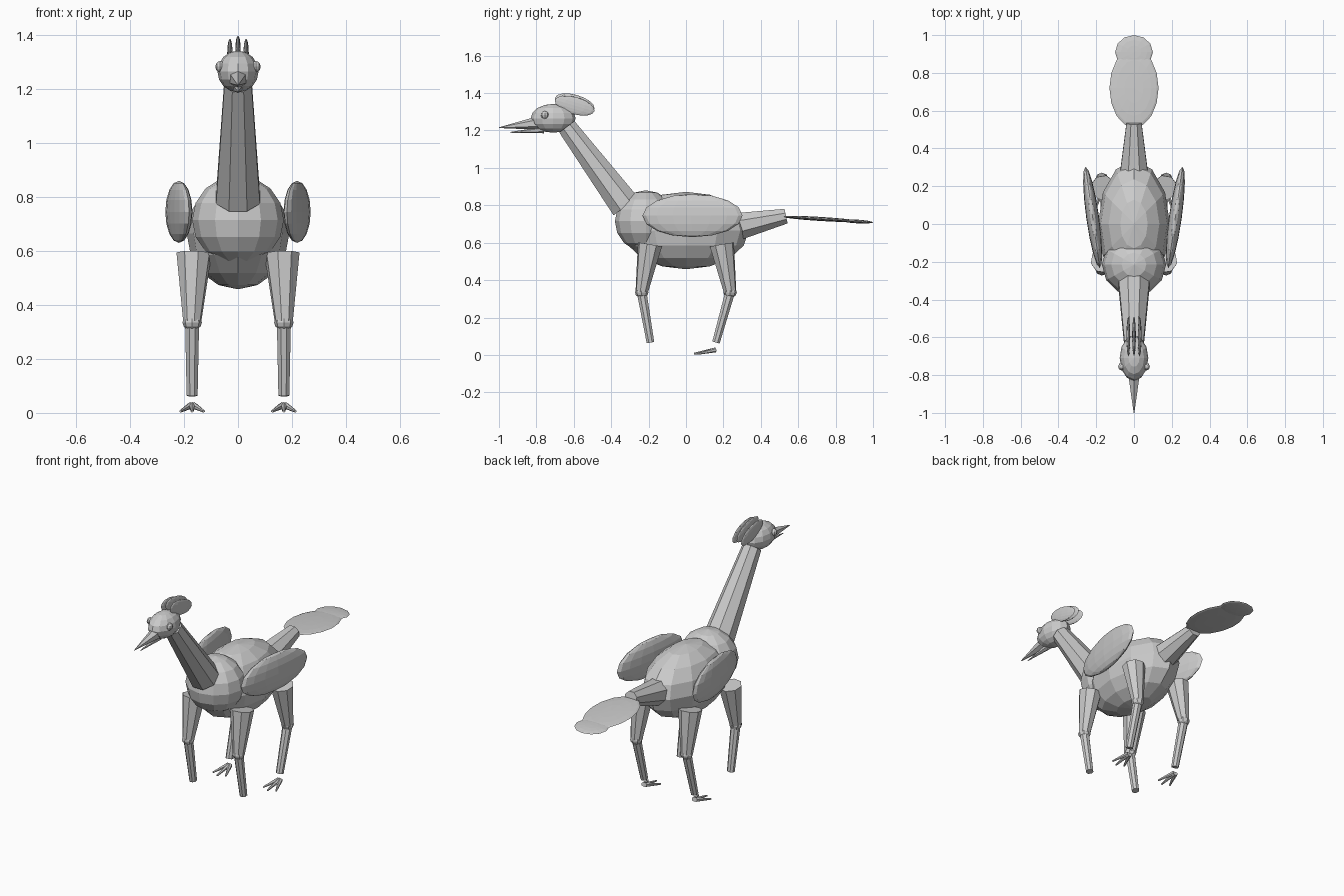
import bpy, bmesh, math
from mathutils import Vector, Matrix

if "Cube" in bpy.data.objects:
    bpy.data.objects.remove(bpy.data.objects["Cube"])

grey = bpy.data.materials.new("plain_grey")
grey.diffuse_color = (0.6, 0.6, 0.6, 1)
grey.use_nodes = True
grey.node_tree.nodes["Principled BSDF"].inputs["Base Color"].default_value = grey.diffuse_color


def finish(bm, name):
    bmesh.ops.recalc_face_normals(bm, faces=bm.faces)
    me = bpy.data.meshes.new(name)
    bm.to_mesh(me)
    bm.free()
    me.materials.append(grey)
    ob = bpy.data.objects.new(name, me)
    bpy.context.collection.objects.link(ob)
    return ob


def ellipsoid(name, loc, radii, pitch=0, yaw=0, seg=12, rings=8):
    """Faceted ellipsoid; pitch turns about x, yaw about z (degrees)."""
    bm = bmesh.new()
    bmesh.ops.create_uvsphere(bm, u_segments=seg, v_segments=rings, radius=1)
    m = (Matrix.Translation(loc) @ Matrix.Rotation(math.radians(yaw), 4, 'Z')
         @ Matrix.Rotation(math.radians(pitch), 4, 'X') @ Matrix.Diagonal((*radii, 1)))
    bm.transform(m)
    return finish(bm, name)


def limb(name, a, b, r1, r2, sides=8, cuts=0):
    """Tapered, flat-sided rod from a to b."""
    a, b = Vector(a), Vector(b)
    d = b - a
    q = d.to_track_quat('Z', 'Y').to_matrix()
    bm = bmesh.new()
    rows = []
    for k in range(cuts + 2):
        t = k / (cuts + 1)
        r = r1 + (r2 - r1) * t
        rows.append([bm.verts.new(a + d * t + q @ Vector((
            r * math.cos((i + 0.5) * math.tau / sides),
            r * math.sin((i + 0.5) * math.tau / sides), 0))) for i in range(sides)])
    for lo, hi in zip(rows, rows[1:]):
        for i in range(sides):
            j = (i + 1) % sides
            bm.faces.new((lo[i], lo[j], hi[j], hi[i]))
    bm.faces.new(rows[0])
    bm.faces.new(rows[-1])
    return finish(bm, name)


# Body, chest, neck and head
ellipsoid("body", (0, 0, 0.665), (0.19, 0.335, 0.207))
ellipsoid("chest", (0, -0.215, 0.715), (0.17, 0.165, 0.165))
limb("neck", (0, -0.322, 0.795), (0, -0.637, 1.22), 0.088, 0.055, cuts=3)
ellipsoid("head", (0, -0.71, 1.265), (0.076, 0.12, 0.077))

# Beak
limb("upper_beak", (0, -0.79, 1.24), (0, -1.0, 1.215), 0.036, 0.002, sides=6)
limb("lower_beak", (0, -0.76, 1.203), (0, -0.94, 1.19), 0.018, 0.002, sides=6)

# Crest plumes
for x, z in ((-0.03, 1.333), (0, 1.345), (0.03, 1.333)):
    ellipsoid("crest_plume", (0, -0.595, z) if x == 0 else (x, -0.595, z),
              (0.01, 0.11, 0.046), pitch=-16)

# Tail stump and flat feathers
limb("tail_base", (0, 0.27, 0.685), (0, 0.535, 0.742), 0.08, 0.043)
ellipsoid("tail_feather", (0, 0.72, 0.727), (0.13, 0.21, 0.011), pitch=-3.5, seg=16)
ellipsoid("tail_tip_feather", (0, 0.91, 0.714), (0.1, 0.09, 0.01), pitch=-3.5)

# Paired parts
for s, side in ((-1, "left"), (1, "right")):
    ellipsoid(side + "_eye", (s * 0.066, -0.755, 1.283), (0.018, 0.021, 0.021), seg=8, rings=6)
    ellipsoid(side + "_wing", (s * 0.219, 0.035, 0.745), (0.034, 0.27, 0.115), yaw=-8 * s, seg=16)

    # Legs: hip, knee and ankle positions along y
    for end, hip, knee, ankle in (("front", -0.193, -0.237, -0.19), ("back", 0.192, 0.236, 0.16)):
        tag = side + "_" + end
        k = (s * 0.17, knee, 0.335)
        limb(tag + "_thigh", (s * 0.163, hip, 0.59), k, 0.067, 0.034)
        ellipsoid(tag + "_knee", k, (0.036, 0.036, 0.03), seg=8, rings=6)
        limb(tag + "_shin", k, (s * 0.17, ankle, 0.066), 0.028, 0.022)

    # Splayed toes below the back legs
    for dx in (-0.043, 0, 0.043):
        limb(side + "_toe", (s * 0.17 + dx * 0.15, 0.158, 0.027),
             (s * 0.17 + dx, 0.042 + abs(dx) * 0.5, 0.006), 0.013, 0.005, sides=6)
